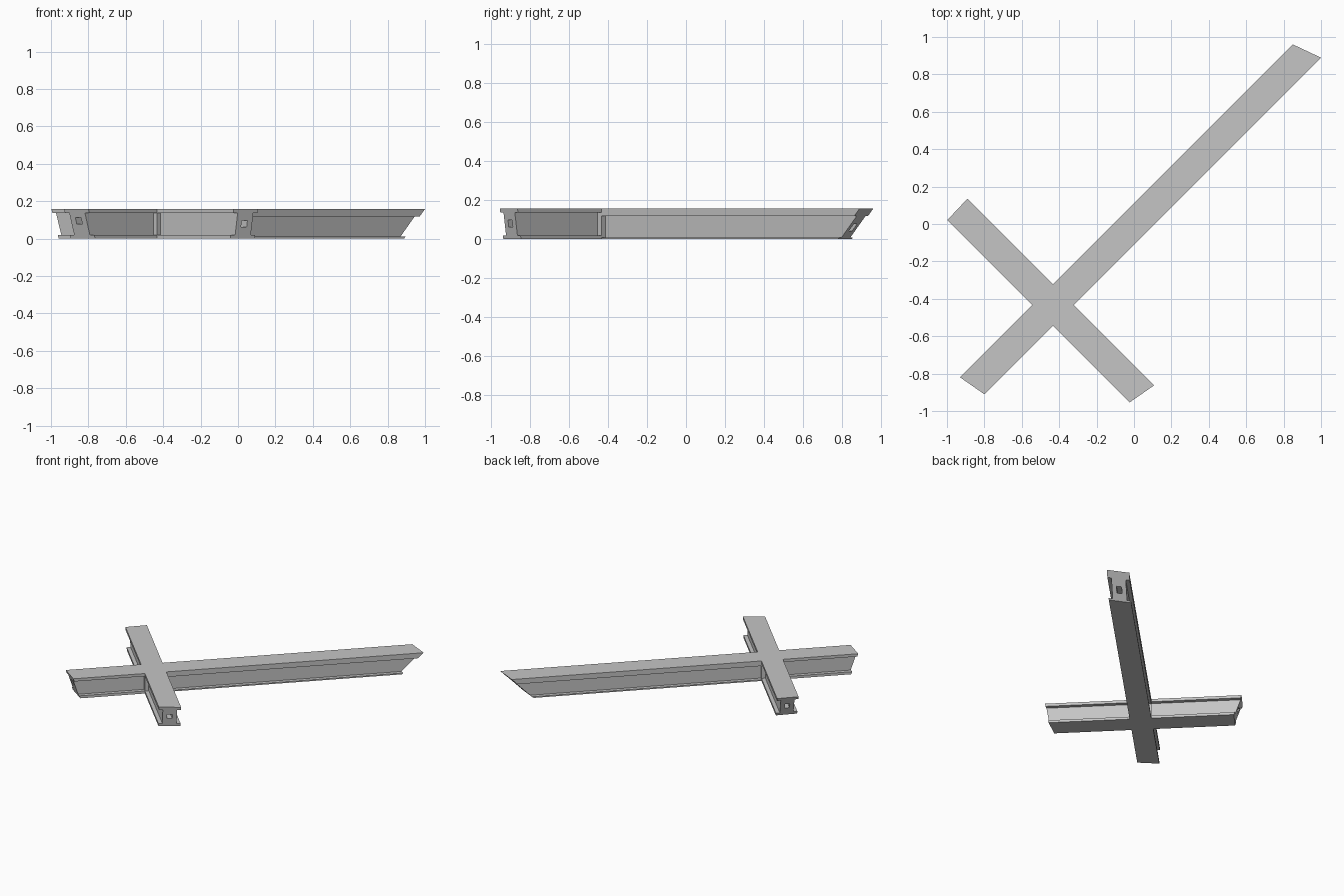
import bpy
import bmesh
from mathutils import Vector

cube = bpy.data.objects.get("Cube")
if cube:
    bpy.data.objects.remove(cube, do_unlink=True)

HEIGHT = 0.158
HALF = 0.078      # half width of the flanges and hub
WEB = 0.05        # half width of the web
HOLE = 0.018      # half width of the square bore
BORE = 0.3        # depth of the bore
CENTRE = Vector((-0.433, -0.433, 0))

grey = bpy.data.materials.new("plain grey")
grey.use_nodes = True
colour = (0.56, 0.56, 0.56, 1)
grey.diffuse_color = colour
grey.node_tree.nodes["Principled BSDF"].inputs["Base Color"].default_value = colour


def finish(bm, name):
    bmesh.ops.recalc_face_normals(bm, faces=bm.faces)
    mesh = bpy.data.meshes.new(name)
    bm.to_mesh(mesh)
    bm.free()
    mesh.materials.append(grey)
    obj = bpy.data.objects.new(name, mesh)
    bpy.context.collection.objects.link(obj)


def beam_arm(name, dx, dy, length, skew, slope, top, bottom, hole_z):
    """I-section arm leaving the hub, with an obliquely cut, bored end."""
    along = Vector((dx, dy, 0)).normalized()
    side = Vector((-along.y, along.x, 0))
    bm = bmesh.new()

    def point(v, z, distance=None, inset=0):
        if distance is None:
            distance = length + skew * v + slope * (z - HEIGHT) - inset
        position = CENTRE + along * distance + side * v
        position.z = z
        return bm.verts.new(position)

    # I profile, anticlockwise from the lower left corner
    z1, z2 = bottom, HEIGHT - top
    right = [(HALF, 0), (HALF, z1), (WEB, z1), (WEB, z2), (HALF, z2), (HALF, HEIGHT)]
    profile = right + [(-v, z) for v, z in reversed(right)]
    start = [point(v, z, HALF) for v, z in profile]
    end = [point(v, z) for v, z in profile]
    for i in range(len(profile)):
        j = (i + 1) % len(profile)
        bm.faces.new((start[i], start[j], end[j], end[i]))

    # Flange ends and web end around the square bore
    bm.faces.new([end[i] for i in (0, 1, 2, 9, 10, 11)])
    bm.faces.new([end[i] for i in (3, 4, 5, 6, 7, 8)])
    square = [(HOLE, hole_z - HOLE), (HOLE, hole_z + HOLE),
              (-HOLE, hole_z + HOLE), (-HOLE, hole_z - HOLE)]
    rim = [point(v, z) for v, z in square]
    floor = [point(v, z, inset=BORE) for v, z in square]
    web = [end[i] for i in (2, 3, 8, 9)]
    for i in range(4):
        j = (i + 1) % 4
        bm.faces.new((web[i], web[j], rim[j], rim[i]))
        bm.faces.new((rim[i], rim[j], floor[j], floor[i]))
    bm.faces.new(floor)
    bm.faces.new(start)
    finish(bm, name)


# Square hub where the beams cross
bm = bmesh.new()
corners = [CENTRE + Vector((x, y, 0)) * HALF * 2 ** 0.5
           for x, y in ((1, 0), (0, 1), (-1, 0), (0, -1))]
base = bm.faces.new([bm.verts.new(c) for c in corners])
sides = bmesh.ops.extrude_face_region(bm, geom=[base], use_keep_orig=True)
bmesh.ops.translate(bm, vec=(0, 0, HEIGHT),
                    verts=[g for g in sides["geom"] if isinstance(g, bmesh.types.BMVert)])
finish(bm, "hub")

# Four arms, each with its own end cut
beam_arm("long_arm", 1, 1, 1.92, -0.36, 1.0, 0.04, 0.01, 0.06)
beam_arm("short_arm", -1, -1, 0.611, -0.18, 0.32, 0.022, 0.02, 0.095)
beam_arm("left_cross_arm", 1, -1, 0.672, 0.18, 0.16, 0.022, 0.02, 0.08)
beam_arm("right_cross_arm", -1, 1, 0.723, -0.03, 0.35, 0.022, 0.02, 0.08)
